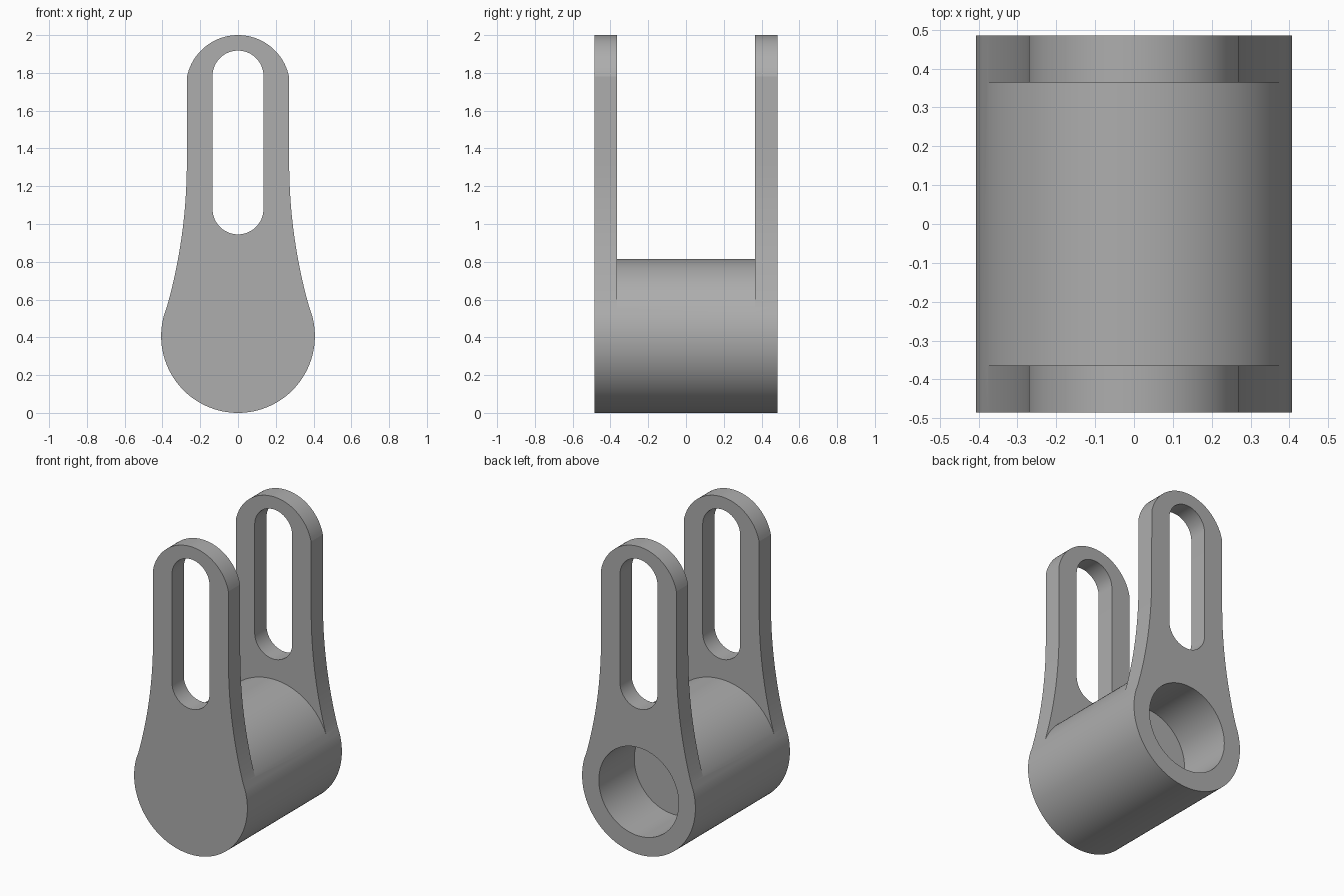
import bpy
import bmesh
from math import sin, cos, asin, atan2, pi, radians, sqrt

if "Cube" in bpy.data.objects:
    bpy.data.objects.remove(bpy.data.objects["Cube"])

HALF = 0.485          # half depth of the bracket
GAP = 0.364           # half distance between the two arms
R = 0.407             # barrel radius, also its axis height
ARM = 0.271           # half width of the arms
FILLET = 2.81         # radius of the concave flank
TAN = 0.285           # sine of the angle where flank meets barrel

metal = bpy.data.materials.new("grey metal")
metal.use_nodes = True
grey = (0.42, 0.42, 0.42, 1)
metal.diffuse_color = grey
metal.node_tree.nodes["Principled BSDF"].inputs["Base Color"].default_value = grey


def arc(cx, cz, r, a0, a1, n):
    return [(cx + r * cos(a0 + (a1 - a0) * i / n),
             cz + r * sin(a0 + (a1 - a0) * i / n)) for i in range(n + 1)]


def prism(name, outline, y0, y1):
    """Extrude an x-z outline along y."""
    bm = bmesh.new()
    face = bm.faces.new([bm.verts.new((x, y0, z)) for x, z in outline])
    new = bmesh.ops.extrude_face_region(bm, geom=[face])["geom"]
    for v in new:
        if isinstance(v, bmesh.types.BMVert):
            v.co.y = y1
    bmesh.ops.recalc_face_normals(bm, faces=bm.faces)
    mesh = bpy.data.meshes.new(name)
    bm.to_mesh(mesh)
    bm.free()
    mesh.materials.append(metal)
    obj = bpy.data.objects.new(name, mesh)
    bpy.context.collection.objects.link(obj)
    return obj


# Outline: round barrel, concave flanks, straight arm and domed tip
tangent = asin(TAN)
flank_top = R + TAN * (FILLET + R)
flank = arc(ARM + FILLET, flank_top, FILLET, pi + tangent, pi, 20)
tip_base, tip_r = 1.78, 0.276
tip_z = 2 - tip_r
tip_angle = atan2(tip_base - tip_z, sqrt(tip_r ** 2 - (tip_base - tip_z) ** 2))
barrel = arc(0, R, R, pi - tangent, 2 * pi + tangent, 72)
right_side = flank[1:]
left_side = [(-x, z) for x, z in reversed(right_side)]
tip = arc(0, tip_z, tip_r, tip_angle, pi - tip_angle, 40)
bracket = prism("bracket", barrel + right_side + tip + left_side, -HALF, HALF)

# Cutters: slot through both arms, gap over the barrel, blind bore from the back
slot = prism("slot_cutter", arc(0, 1.783, 0.135, 0, pi, 32)
             + arc(0, 1.08, 0.135, pi, 2 * pi, 32), -1, 1)
saddle = arc(0, R, R, pi - tangent, tangent, 60)
ledge = saddle[0][1]
gap = prism("gap_cutter", [(-1, ledge)] + saddle
            + [(1, ledge), (1, 3), (-1, 3)], -GAP, GAP)
bore = prism("bore_cutter", arc(0, R, 0.287, 0, 2 * pi, 72)[:-1], HALF - 0.364, 1)

cutters = [gap, slot, bore]
for cutter in cutters:
    cutter.hide_render = True
    mod = bracket.modifiers.new(cutter.name, 'BOOLEAN')
    mod.operation = 'DIFFERENCE'
    mod.solver = 'EXACT'
    mod.object = cutter

# Bake the cuts and discard the cutters
bpy.context.view_layer.update()
graph = bpy.context.evaluated_depsgraph_get()
baked = bpy.data.meshes.new_from_object(bracket.evaluated_get(graph))
bracket.modifiers.clear()
bracket.data = baked
for cutter in cutters:
    bpy.data.objects.remove(cutter)

bpy.ops.object.select_all(action='DESELECT')
bracket.select_set(True)
bpy.context.view_layer.objects.active = bracket
bpy.ops.object.shade_smooth_by_angle(angle=radians(12))
